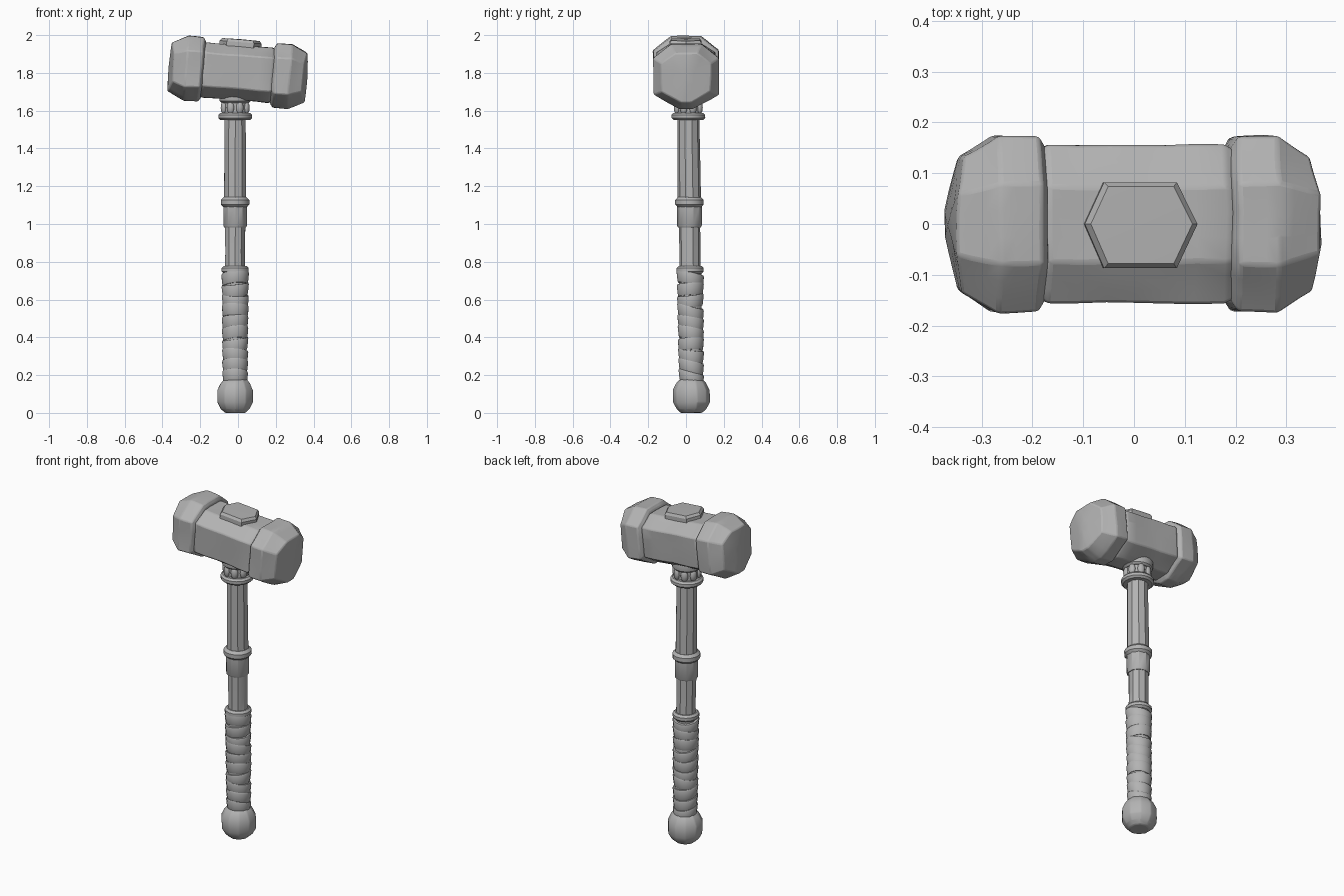
import bpy, bmesh, math, random
from mathutils import Vector, Matrix, noise

if "Cube" in bpy.data.objects:
    bpy.data.objects.remove(bpy.data.objects["Cube"])

random.seed(4)
stone = bpy.data.materials.new("plain grey")
stone.diffuse_color = (0.45, 0.45, 0.45, 1)
stone.use_nodes = True
stone.node_tree.nodes["Principled BSDF"].inputs["Base Color"].default_value = stone.diffuse_color


def finish(bm, name, angle=35, bevel=0.0):
    bmesh.ops.recalc_face_normals(bm, faces=bm.faces)
    me = bpy.data.meshes.new(name)
    bm.to_mesh(me)
    bm.free()
    me.materials.append(stone)
    ob = bpy.data.objects.new(name, me)
    bpy.context.collection.objects.link(ob)
    if bevel:
        m = ob.modifiers.new("soft edges", 'BEVEL')
        m.width, m.segments, m.limit_method = bevel, 2, 'ANGLE'
        m.angle_limit = math.radians(28)
    bpy.ops.object.select_all(action='DESELECT')
    ob.select_set(True)
    bpy.context.view_layer.objects.active = ob
    bpy.ops.object.shade_smooth_by_angle(angle=math.radians(angle))
    return ob


def loft(bm, rings, ends):
    """Skin closed rings of points, fanning each end to a centre point."""
    vs = [[bm.verts.new(p) for p in r] for r in rings]
    n = len(vs[0])
    for a, b in zip(vs, vs[1:]):
        for i in range(n):
            bm.faces.new((a[i], a[(i + 1) % n], b[(i + 1) % n], b[i]))
    for ring, c in ((vs[0], ends[0]), (vs[-1], ends[1])):
        cv = bm.verts.new(c)
        for i in range(n):
            bm.faces.new((ring[i], ring[(i + 1) % n], cv))


def roughen(bm, amount):
    for v in bm.verts:
        v.co += noise.noise_vector(v.co * 9) * amount


def axis(z):
    """Centre line of the slightly leaning handle."""
    return Vector((-0.015, 0.03 - 0.011 * z, z))


def lathe(name, profile, sides=12, tilt=(0, 0), rough=0.0, bevel=0.0, angle=35):
    bm = bmesh.new()
    rings = []
    for r, z in profile:
        ring = []
        for i in range(sides):
            a = math.tau * (i + 0.5) / sides
            x, y = r * math.cos(a), r * math.sin(a)
            ring.append(axis(z) + Vector((x, y, x * tilt[0] + y * tilt[1])))
        rings.append(ring)
    loft(bm, rings, (axis(profile[0][1]), axis(profile[-1][1])))
    roughen(bm, rough)
    return finish(bm, name, angle, bevel)


# ---- hammer head: built along x, then tilted ----
HEAD = Matrix.Translation((0, 0, 1.805)) @ Matrix.Rotation(0.08, 4, 'Y')


def section(pts):
    return pts + [(-y, z) for y, z in reversed(pts)]


CAP = section([(0.035, -0.175), (0.172, -0.10), (0.175, 0.095), (0.08, 0.17)])
MID = section([(0.05, -0.15), (0.15, -0.09), (0.157, 0.09), (0.075, 0.143)])


def ring(pts, u, s, slope=0.0):
    return [Vector((u - slope * abs(y * s), y * s, z * s)) for y, z in pts]


def head_part(name, rings, ends, mirror=1):
    bm = bmesh.new()
    loft(bm, rings, ends)
    bmesh.ops.subdivide_edges(bm, edges=bm.edges[:], cuts=2, use_grid_fill=True)
    bmesh.ops.scale(bm, vec=(mirror, 1, 1), verts=bm.verts)
    roughen(bm, 0.005)
    bmesh.ops.transform(bm, matrix=HEAD, verts=bm.verts)
    return finish(bm, name, 30, 0.006)


for side, label in ((-1, "left"), (1, "right")):
    head_part(label + "_striking_cap",
              [ring(CAP, 0.182, 0.86), ring(CAP, 0.196, 0.985), ring(CAP, 0.275, 1.0),
               ring(CAP, 0.37, 0.76, 0.2)],
              ((0.182, 0, 0), (0.37, 0, 0)), side)

head_part("head_middle",
          [ring(MID, -0.195, 0.92), ring(MID, -0.178, 1), ring(MID, 0, 0.985),
           ring(MID, 0.170, 1), ring(MID, 0.195, 0.92)],
          ((-0.195, 0, 0), (0.195, 0, 0)))

# hexagonal plate on top of the head
HEX = [(-0.11, 0), (-0.072, -0.087), (0.072, -0.087),
       (0.113, 0), (0.072, 0.082), (-0.072, 0.082)]
bm = bmesh.new()
loft(bm, [[Vector((x * s, y * s, z)) for x, y in HEX]
          for s, z in ((1, 0.12), (1, 0.158), (0.9, 0.172))],
     ((0, 0, 0.12), (0, 0, 0.174)))
bmesh.ops.transform(bm, matrix=HEAD, verts=bm.verts)
finish(bm, "top_plate", 25)

# ---- handle ----
lathe("pommel", [(0.055, 0), (0.08, 0.022), (0.098, 0.055), (0.098, 0.12),
                 (0.082, 0.155), (0.066, 0.175)], 10, rough=0.003, bevel=0.006)
lathe("grip_core", [(0.06, 0.14), (0.06, 0.75)], 16)

# overlapping leather wraps, each tipped a little differently
for i in range(10):
    z = 0.155 + i * 0.058
    k = 0.001 * (i * 0.5)
    tilt = (random.uniform(-0.1, 0.15), random.uniform(-0.3, 0.15))
    lathe("grip_wrap", [(0.061 + k, z), (0.064 + k, z + 0.008),
                        (0.069 + k, z + 0.055), (0.066 + k, z + 0.063)],
          16, tilt, 0.002)


def band(name, r, z0, z1):
    b = (z1 - z0) * 0.28
    lathe(name, [(r - b, z0), (r, z0 + b), (r, z1 - b), (r - b, z1)], 16, rough=0.001)


band("grip_ring", 0.073, 0.738, 0.778)
lathe("lower_shaft", [(0.056, 0.74), (0.055, 0.86), (0.057, 1.0)], 10, rough=0.002)
lathe("middle_sleeve", [(0.060, 0.982), (0.065, 0.99), (0.066, 1.10)], 10, rough=0.002)
band("middle_ring", 0.077, 1.088, 1.142)
lathe("upper_shaft", [(0.062, 1.12), (0.060, 1.35), (0.058, 1.58)], 10, rough=0.002)
band("collar_lower_ring", 0.091, 1.550, 1.588)
lathe("collar_neck", [(0.066, 1.57), (0.066, 1.70)], 16)
lathe("collar_upper_ring", [(0.072, 1.640), (0.083, 1.650), (0.087, 1.68), (0.082, 1.70)], 16)

# studs around the collar
for i in range(8):
    a = math.tau * (i + 0.5) / 8
    bm = bmesh.new()
    bmesh.ops.create_uvsphere(bm, u_segments=10, v_segments=6, radius=1)
    m = (Matrix.Translation(axis(1.615)) @ Matrix.Rotation(a, 4, 'Z')
         @ Matrix.Translation((0.066, 0, 0)) @ Matrix.Diagonal((0.015, 0.021, 0.035, 1)))
    bmesh.ops.transform(bm, matrix=m, verts=bm.verts)
    finish(bm, "collar_stud", 60)
